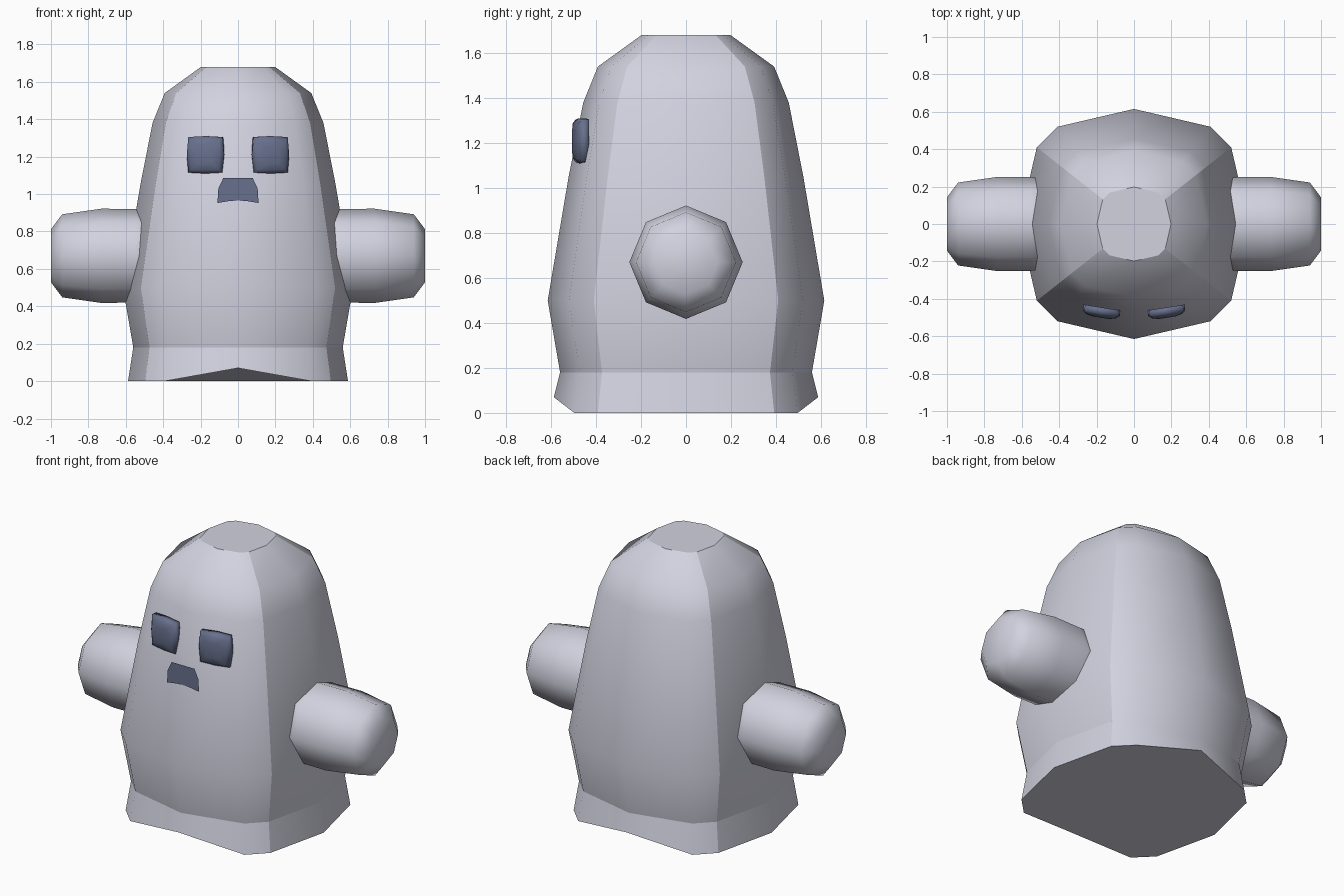
import bpy, bmesh, math
from mathutils import Vector

if "Cube" in bpy.data.objects:
    bpy.data.objects.remove(bpy.data.objects["Cube"])


def material(name, rgb):
    m = bpy.data.materials.new(name)
    m.diffuse_color = (*rgb, 1)
    m.use_nodes = True
    m.node_tree.nodes["Principled BSDF"].inputs["Base Color"].default_value = m.diffuse_color
    return m


PALE = material("pale grey", (0.645, 0.645, 0.745))
DARK = material("dark slate", (0.136, 0.162, 0.266))


def finish(name, bm, mat):
    me = bpy.data.meshes.new(name)
    bm.to_mesh(me)
    bm.free()
    me.materials.append(mat)
    ob = bpy.data.objects.new(name, me)
    bpy.context.collection.objects.link(ob)
    return ob


def loft(name, rings, mat, sharp_cols=(), sharp_rings=(), flat_caps=False):
    """Skin a stack of equal-sized point rings and cap both ends."""
    bm = bmesh.new()
    vs = [[bm.verts.new(p) for p in r] for r in rings]
    n = len(rings[0])
    for a, b in zip(vs, vs[1:]):
        for i in range(n):
            j = (i + 1) % n
            bm.faces.new((a[i], a[j], b[j], b[i])).smooth = True
    for cap in (vs[0][::-1], vs[-1]):
        bm.faces.new(cap).smooth = not flat_caps
    for c in sharp_cols:
        for a, b in zip(vs, vs[1:]):
            bm.edges.get((a[c], b[c])).smooth = False
    for k in sharp_rings:
        for i in range(n):
            bm.edges.get((vs[k][i], vs[k][(i + 1) % n])).smooth = False
    bmesh.ops.recalc_face_normals(bm, faces=bm.faces)
    return finish(name, bm, mat)


# Body: twelve-sided rounded square section, tapering to a flat crown
quarter = [(0, -1), (0.667, -0.845), (0.845, -0.667)]
section = []
for k in range(4):
    for x, y in quarter:
        for _ in range(k):
            x, y = -y, x
        section.append((x, y))
profile = [(0, 0.588), (0.18, 0.56), (0.5, 0.615), (1.05, 0.522),
           (1.38, 0.457), (1.54, 0.392), (1.68, 0.198)]
rings = [[(x * r, y * r, z) for x, y in section] for z, r in profile]
# hem is raised at the middle of the front and back
for i in (0, 6):
    x, y, z = rings[0][i]
    rings[0][i] = (x, y, 0.07)
loft("body", rings, PALE, sharp_cols=(2, 4, 8, 10),
     sharp_rings=(0, 1, 6), flat_caps=True)

# Arms: eight-sided stubs with rounded ends
arm_profile = [(0.40, 0.245), (0.55, 0.25), (0.73, 0.252), (0.94, 0.222), (1.0, 0.142)]
for side, label in ((1, "right"), (-1, "left")):
    rings = [[(side * x, r * math.cos(i * math.pi / 4), 0.67 + r * math.sin(i * math.pi / 4))
              for i in range(8)] for x, r in arm_profile]
    loft(label + "_arm", rings, PALE)

# Eyes: shallow bulging squares turned to follow the body
outline = [(-0.092, -0.095), (0, -0.1), (0.092, -0.095), (0.1, 0),
           (0.092, 0.095), (0, 0.1), (-0.092, 0.095), (-0.1, 0)]
for side, label in ((1, "right"), (-1, "left")):
    rings = [[(x * s, y, z * s) for x, z in outline]
             for y, s in ((0.03, 1), (0, 1), (-0.016, 0.82), (-0.025, 0.45))]
    eye = loft(label + "_eye", rings, DARK)
    eye.location = (side * 0.175, -0.476, 1.21)
    eye.rotation_euler.z = side * math.radians(9)

# Mouth: flat plate with an arched lower edge
bm = bmesh.new()
pts = [(-0.11, 0.952), (-0.05, 0.962), (0, 0.965), (0.05, 0.962), (0.11, 0.952),
       (0.105, 1.03), (0.078, 1.087), (-0.078, 1.087), (-0.105, 1.03)]
bm.faces.new([bm.verts.new((x, -0.539, z)) for x, z in pts])
finish("mouth", bm, DARK)
